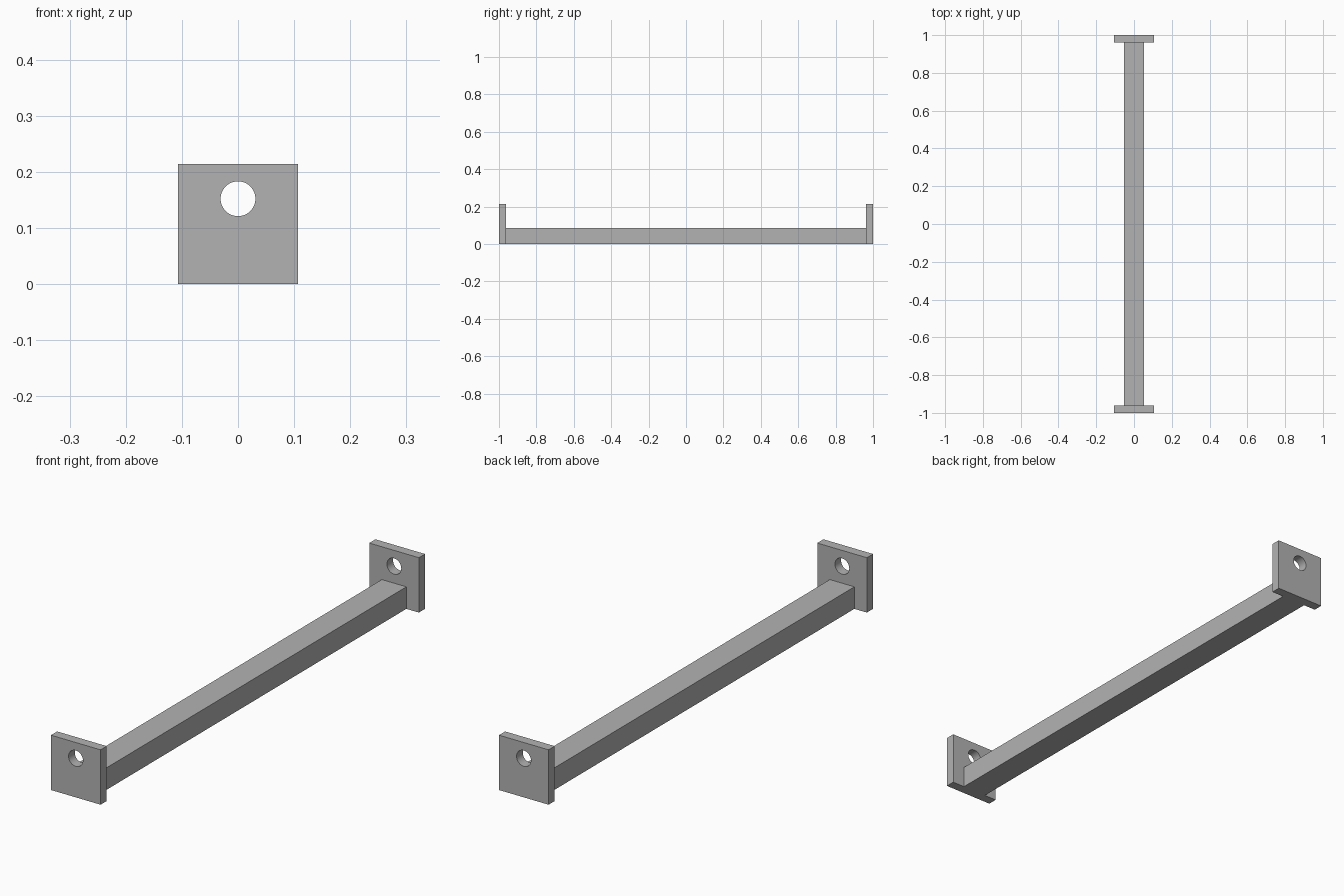
import bpy, bmesh, math
from mathutils import Vector

if "Cube" in bpy.data.objects:
    bpy.data.objects.remove(bpy.data.objects["Cube"], do_unlink=True)

HALF = 0.107          # half width of an end plate
THICK = 0.038         # plate thickness
BAR_HALF, BAR_TOP = 0.053, 0.086
HOLE_Z, HOLE_R, HOLE_SIDES = 0.152, 0.031, 48

grey = bpy.data.materials.new("steel_grey")
grey.use_nodes = True
colour = (0.45, 0.45, 0.45, 1)
grey.diffuse_color = colour
grey.node_tree.nodes["Principled BSDF"].inputs["Base Color"].default_value = colour


def extruded(name, loops, y0, y1):
    """Fill closed x/z loops (later loops are holes) and extrude along y."""
    bm = bmesh.new()
    for loop in loops:
        verts = [bm.verts.new((x, y0, z)) for x, z in loop]
        for a, b in zip(verts, verts[1:] + verts[:1]):
            bm.edges.new((a, b))
    bmesh.ops.triangle_fill(bm, use_beauty=True, edges=bm.edges[:])
    result = bmesh.ops.extrude_face_region(bm, geom=bm.faces[:], use_keep_orig=True)
    moved = [v for v in result["geom"] if isinstance(v, bmesh.types.BMVert)]
    bmesh.ops.translate(bm, verts=moved, vec=Vector((0, y1 - y0, 0)))
    bmesh.ops.recalc_face_normals(bm, faces=bm.faces[:])
    mesh = bpy.data.meshes.new(name)
    bm.to_mesh(mesh)
    bm.free()
    mesh.materials.append(grey)
    obj = bpy.data.objects.new(name, mesh)
    bpy.context.collection.objects.link(obj)
    bpy.ops.object.select_all(action="DESELECT")
    obj.select_set(True)
    bpy.context.view_layer.objects.active = obj
    bpy.ops.object.shade_smooth_by_angle(angle=math.radians(30))
    return obj


def rectangle(half, top):
    return [(-half, 0), (half, 0), (half, top), (-half, top)]


# Round mounting hole
turns = [2 * math.pi * i / HOLE_SIDES for i in range(HOLE_SIDES)]
hole = [(HOLE_R * math.cos(t), HOLE_Z + HOLE_R * math.sin(t)) for t in turns]

# Square end plates
plate = [rectangle(HALF, 2 * HALF), hole]
extruded("front_plate", plate, -1, -1 + THICK)
extruded("back_plate", plate, 1 - THICK, 1)

# Long bar between the plates
extruded("bar", [rectangle(BAR_HALF, BAR_TOP)], -1 + THICK, 1 - THICK)
